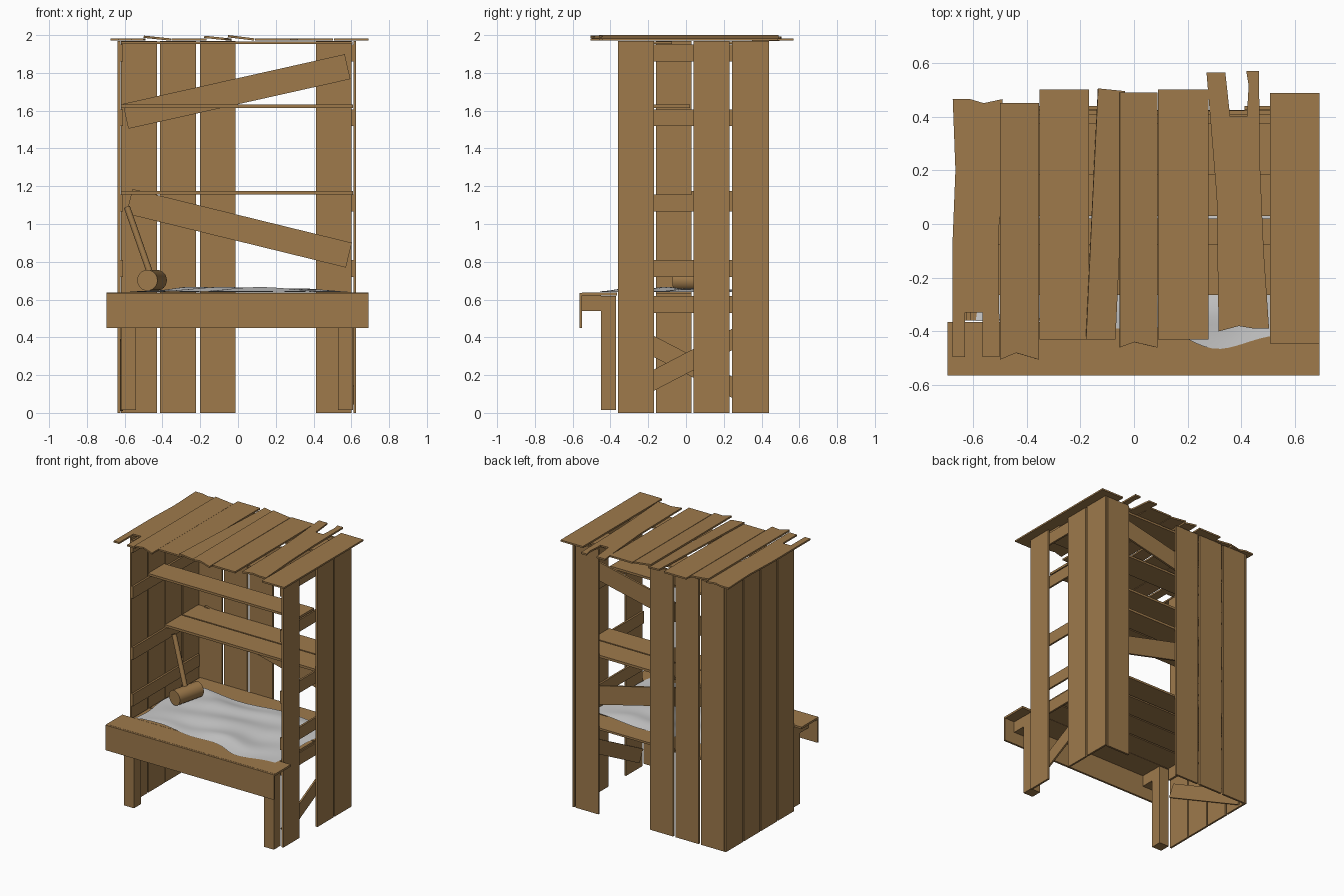
import bpy, bmesh, math
from mathutils import Vector, Matrix

if "Cube" in bpy.data.objects:
    bpy.data.objects.remove(bpy.data.objects["Cube"])

wood = bpy.data.materials.new("wood")
wood.diffuse_color = (0.342, 0.194, 0.071, 1)
wood.use_nodes = True
wood.node_tree.nodes["Principled BSDF"].inputs["Base Color"].default_value = wood.diffuse_color


def finish(name, bm, mat=wood):
    bmesh.ops.recalc_face_normals(bm, faces=bm.faces)
    me = bpy.data.meshes.new(name)
    bm.to_mesh(me)
    bm.free()
    ob = bpy.data.objects.new(name, me)
    bpy.context.collection.objects.link(ob)
    if mat:
        me.materials.append(mat)
    return ob


def box(name, x0, x1, y0, y1, z0, z1):
    bm = bmesh.new()
    c = Vector(((x0 + x1) / 2, (y0 + y1) / 2, (z0 + z1) / 2))
    bmesh.ops.create_cube(bm, size=1, matrix=Matrix.Translation(c) @ Matrix.Diagonal((x1 - x0, y1 - y0, z1 - z0, 1)))
    return finish(name, bm)


def slanted(name, a, b, width, thick, axis):
    """Board from a to b; axis is the direction of its thickness."""
    a, b, n = Vector(a), Vector(b), Vector(axis)
    d = (b - a).normalized()
    w = n.cross(d)
    rot = Matrix((d, n, w)).transposed().to_4x4()
    bm = bmesh.new()
    bmesh.ops.create_cube(bm, size=1, matrix=Matrix.Translation((a + b) / 2) @ rot
                          @ Matrix.Diagonal(((b - a).length, thick, width, 1)))
    return finish(name, bm)


def cylinder(name, a, b, r, sides):
    a, b = Vector(a), Vector(b)
    rot = (b - a).to_track_quat('Z', 'Y').to_matrix().to_4x4()
    bm = bmesh.new()
    bmesh.ops.create_cone(bm, cap_ends=True, segments=sides, radius1=r, radius2=r,
                          depth=(b - a).length, matrix=Matrix.Translation((a + b) / 2) @ rot)
    ob = finish(name, bm)
    for p in ob.data.polygons:
        p.use_smooth = len(p.vertices) == 4
    return ob


def roof_board(name, outline, z, tilt=0):
    """Broken board cut from an outline, rolled slightly about its length."""
    bm = bmesh.new()
    f = bm.faces.new([bm.verts.new((x, y, 0)) for x, y in outline])
    up = bmesh.ops.extrude_face_region(bm, geom=[f])['geom']
    bmesh.ops.translate(bm, verts=[v for v in up if isinstance(v, bmesh.types.BMVert)], vec=(0, 0, 0.012))
    cx = sum(p[0] for p in outline) / len(outline)
    bmesh.ops.rotate(bm, verts=bm.verts, cent=(cx, 0, 0), matrix=Matrix.Rotation(math.radians(tilt), 3, 'Y'))
    bmesh.ops.translate(bm, verts=bm.verts, vec=(0, 0, z))
    return finish(name, bm)


# Upright wall boards, with one missing on the right and two at the back
for x in (-0.62, -0.412, -0.202, 0.412):
    box("back_board", x, x + 0.19, 0.425, 0.44, 0, 1.968)
rows = [(-0.36, -0.17), (-0.16, 0.03), (0.04, 0.23), (0.243, 0.44)]
for i, (y0, y1) in enumerate(rows):
    box("left_board", -0.637, -0.623, y0, y1, 0, 1.968)
    if i != 1:
        box("right_board", 0.611, 0.625, y0, y1, 0, 1.968)

# Side rails and low diagonal braces
for side, x, s, mid in (("left", -0.616, -1, 0.245), ("right", 0.604, 1, 0.28)):
    for z0, z1 in ((1.86, 1.95), (1.52, 1.607), (1.065, 1.155), (0.72, 0.81), (0.53, 0.62)):
        box(side + "_rail", x - 0.007, x + 0.007, -0.36, 0.42, z0, z1)
    slanted(side + "_brace", (x, -0.33, mid - s * 0.19), (x, 0.40, mid + s * 0.19), 0.1, 0.013, (1, 0, 0))

# Back diagonals
slanted("upper_back_brace", (-0.595, 0.415, 1.57), (0.58, 0.415, 1.833), 0.135, 0.015, (0, 1, 0))
slanted("lower_back_brace", (-0.575, 0.415, 1.12), (0.587, 0.415, 0.835), 0.135, 0.015, (0, 1, 0))

# Shelves and roof supports
box("upper_shelf", -0.62, 0.61, -0.17, 0.02, 1.615, 1.632)
for y0 in (0.03, 0.23):
    box("lower_shelf", -0.62, 0.61, y0, y0 + 0.19, 1.156, 1.174)
for y0 in (-0.265, 0.185):
    box("roof_support", -0.62, 0.605, y0, y0 + 0.19, 1.952, 1.967)

# Counter with front lip and legs
for y0, y1 in rows:
    box("counter_board", -0.61, 0.602, y0, min(y1, 0.424), 0.62, 0.635)
box("front_counter", -0.695, 0.69, -0.55, -0.365, 0.622, 0.637)
box("counter_apron", -0.695, 0.69, -0.565, -0.55, 0.45, 0.636)
for x in (-0.62, 0.53):
    box("front_leg", x, x + 0.08, -0.45, -0.37, 0.015, 0.62)
    box("counter_bracket", x, x + 0.08, -0.55, -0.45, 0.54, 0.621)

# Worn roof boards
roof_board("roof_board_1", [(-0.675, 0.465), (-0.61, 0.465), (-0.56, 0.45), (-0.49, 0.465), (-0.495, 0.1),
                            (-0.505, -0.05), (-0.5, -0.495), (-0.565, -0.495), (-0.565, -0.33), (-0.63, -0.33),
                            (-0.63, -0.495), (-0.675, -0.495), (-0.675, -0.05), (-0.665, 0.2)], 1.971)
roof_board("roof_board_2", [(-0.5, 0.45), (-0.355, 0.45), (-0.355, -0.505), (-0.44, -0.48), (-0.5, -0.505)], 1.978, 6)
roof_board("roof_board_3", [(-0.352, 0.5), (-0.168, 0.5), (-0.168, -0.43), (-0.352, -0.43)], 1.971)
roof_board("roof_board_4", [(-0.135, 0.505), (-0.035, 0.495), (-0.05, 0), (-0.07, -0.43), (-0.18, -0.43), (-0.16, 0)],
           1.977, 6)
roof_board("roof_board_5", [(-0.055, 0.49), (0.086, 0.49), (0.086, -0.46), (0, -0.44), (-0.055, -0.46)], 1.98, 7)
roof_board("roof_board_6", [(0.09, 0.5), (0.277, 0.5), (0.277, -0.43), (0.09, -0.43)], 1.971)
roof_board("roof_board_7", [(0.27, 0.565), (0.34, 0.565), (0.358, 0.4), (0.42, 0.4), (0.427, 0.515), (0.418, 0.57),
                            (0.465, 0.57), (0.47, 0.2), (0.483, -0.1), (0.503, -0.39), (0.45, -0.39),
                            (0.39, -0.38), (0.315, -0.4), (0.308, 0.1)], 1.971)
roof_board("roof_board_8", [(0.507, 0.487), (0.69, 0.487), (0.69, -0.445), (0.507, -0.445)], 1.971)

# Rumpled cloth
bm = bmesh.new()
bmesh.ops.create_grid(bm, x_segments=40, y_segments=26, size=0.5)
for v in bm.verts:
    u, t = v.co.x, v.co.y + 0.5
    x = u * 1.18 + 0.012 * math.sin(9 * t)
    front = -0.385 - 0.07 * u - 0.055 * math.exp(-((u - 0.24) / 0.12) ** 2) + 0.012 * math.sin(15 * u)
    back = 0.27 + 0.02 * math.sin(10 * u)
    fade = min(1, 4 * (0.5 - abs(u)), 5 * t + 0.2, 5 * (1 - t) + 0.2)
    wave = math.sin(11 * u + 5 * t) * 0.5 + math.sin(17 * t - 7 * u) * 0.3 + 0.8
    v.co = (x, front + (back - front) * t, 0.64 + 0.017 * fade * wave)
cloth = finish("cloth", bm, None)
for p in cloth.data.polygons:
    p.use_smooth = True

# Mallet leaning on the left wall
cylinder("mallet_head", (-0.48, -0.06, 0.702), (-0.43, 0.15, 0.702), 0.055, 24)
cylinder("mallet_handle", (-0.455, 0.045, 0.71), (-0.588, 0.09, 1.09), 0.017, 12)
